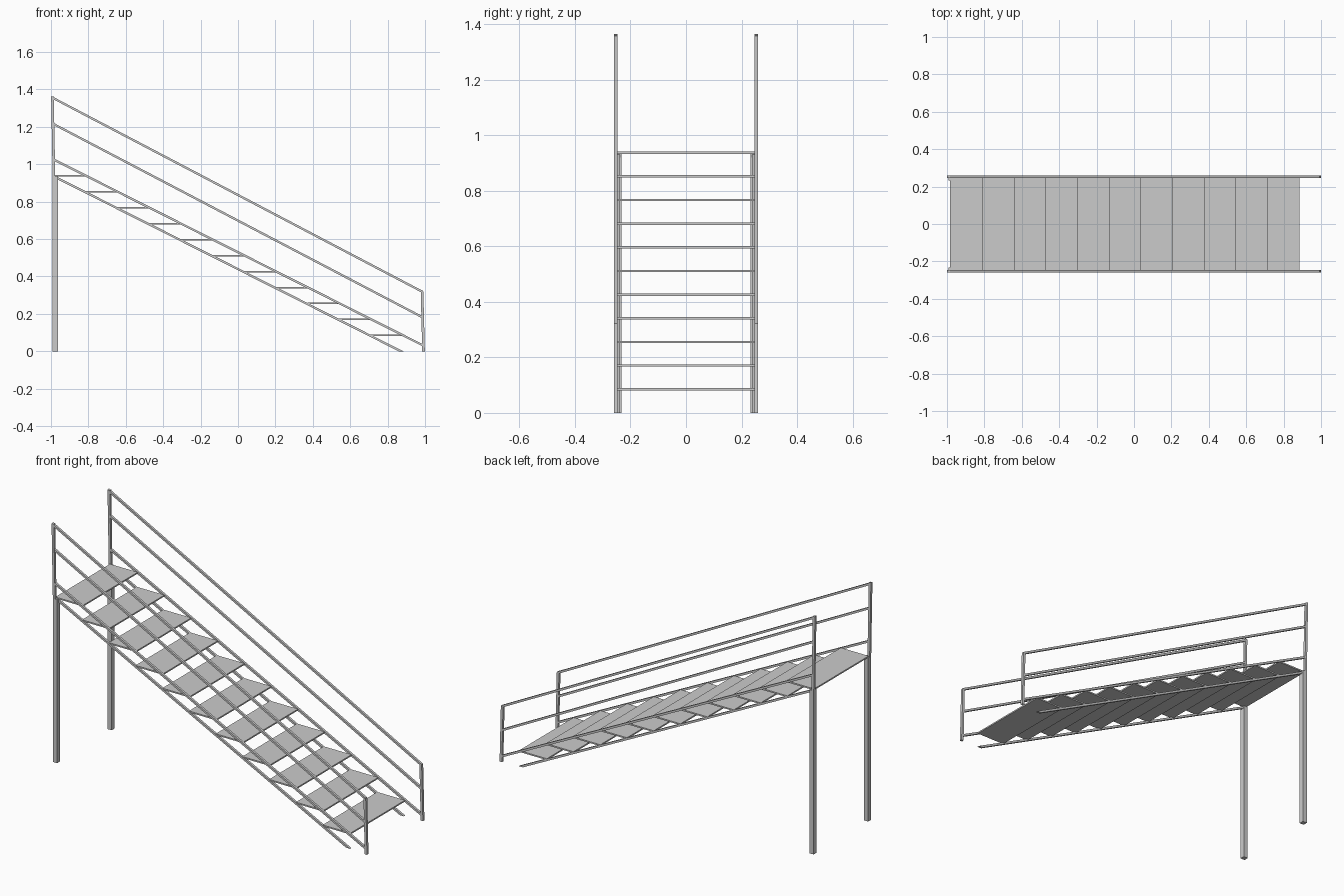
import bpy, bmesh

if "Cube" in bpy.data.objects:
    bpy.data.objects.remove(bpy.data.objects["Cube"])

def prism(name, pts, y0, y1):
    """Extrude an x-z outline from y0 to y1."""
    bm = bmesh.new()
    f = bm.faces.new([bm.verts.new((x, y0, z)) for x, z in pts])
    ext = bmesh.ops.extrude_face_region(bm, geom=[f])
    for v in ext["geom"]:
        if isinstance(v, bmesh.types.BMVert):
            v.co.y = y1
    bmesh.ops.recalc_face_normals(bm, faces=bm.faces)
    me = bpy.data.meshes.new(name)
    bm.to_mesh(me)
    bm.free()
    ob = bpy.data.objects.new(name, me)
    bpy.context.collection.objects.link(ob)
    return ob

def sloped(a, b, h):
    """Outline of a sloping bar with vertical end cuts."""
    (x0, z0), (x1, z1) = a, b
    return [(x0, z0 - h), (x1, z1 - h), (x1, z1 + h), (x0, z0 + h)]

def upright(xb, zb, xt, zt, w):
    """Outline of a slightly leaning post."""
    return [(xb - w, zb), (xb + w, zb), (xt + w, zt), (xt - w, zt)]

# Treads
N = 11
for i in range(N):
    t = i / (N - 1)
    z = 0.085 + t * 0.8525
    x0, x1 = 0.709 - t * 1.693, 0.885 - t * 1.693
    prism(f"tread_{i + 1}", [(x0, z - .004), (x1, z - .004), (x1, z + .004), (x0, z + .004)],
          -0.247, 0.247)

for side, s in (("front", -1), ("back", 1)):
    # Handrail, middle rail and upper stringer rail
    for name, a, b in (("handrail", (-0.998, 1.359), (0.990, 0.316)),
                       ("middle_rail", (-0.990, 1.217), (0.986, 0.182)),
                       ("upper_stringer", (-0.985, 1.025), (0.990, 0.031))):
        prism(f"{name}_{side}", sloped(a, b, 0.0065), s * 0.246, s * 0.259)
    # Lower stringer, cut flat at the floor
    prism(f"lower_stringer_{side}",
          [(-0.985, 0.929), (0.859, 0), (0.885, 0), (-0.985, 0.942)], s * 0.237, s * 0.250)
    # Rail end posts
    prism(f"top_post_{side}", upright(-0.984, 0.93, -0.992, 1.362, 0.007), s * 0.246, s * 0.260)
    prism(f"bottom_post_{side}", upright(0.992, 0, 0.984, 0.32, 0.007), s * 0.246, s * 0.260)
    # Support legs
    prism(f"support_leg_{side}", upright(-0.977, 0, -0.977, 0.936, 0.0135), s * 0.233, s * 0.260)
